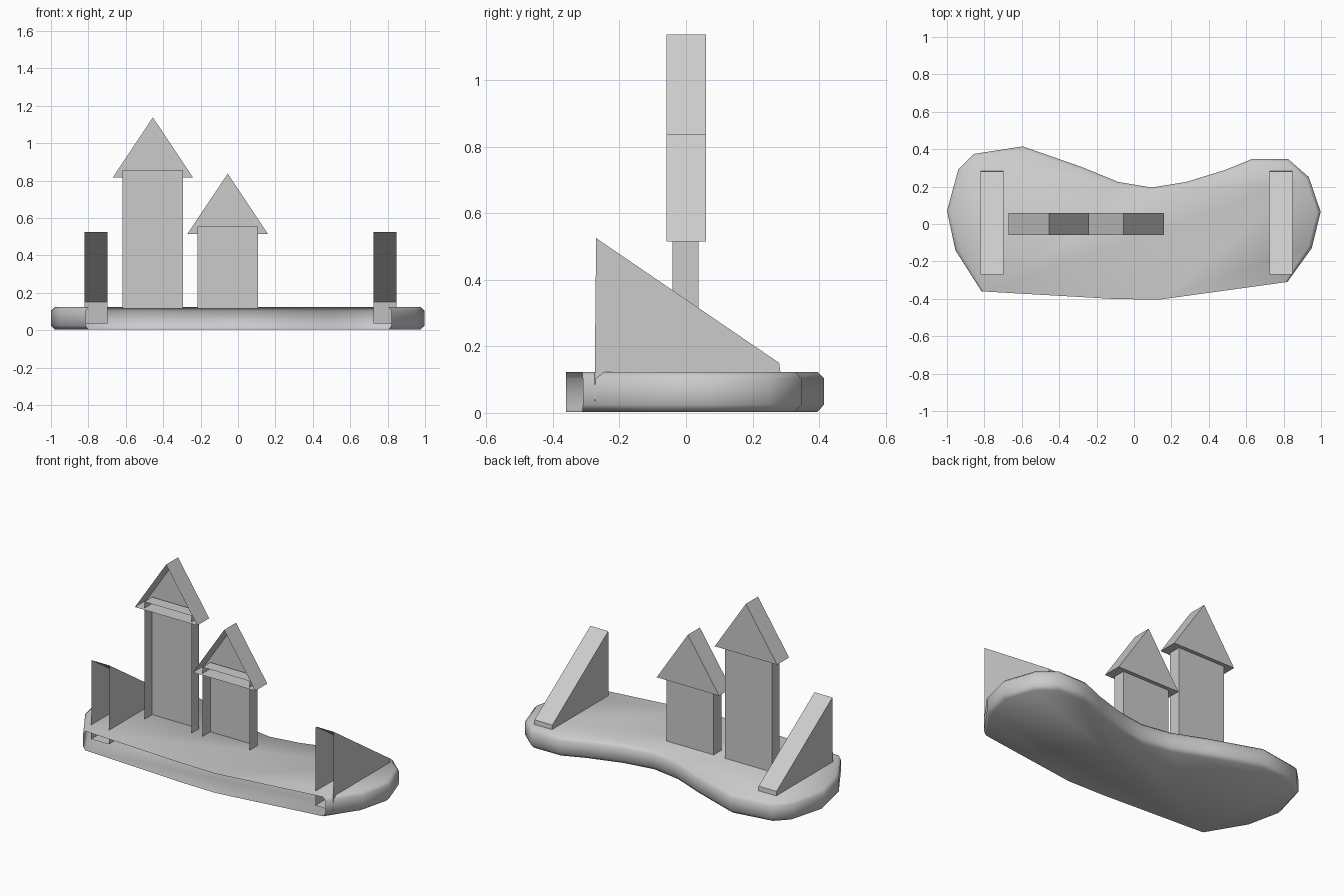
import bpy
import bmesh
from mathutils import Vector

if "Cube" in bpy.data.objects:
    bpy.data.objects.remove(bpy.data.objects["Cube"])


def finish(name, bm, smooth=False):
    bmesh.ops.recalc_face_normals(bm, faces=bm.faces[:])
    for f in bm.faces:
        f.smooth = smooth
    me = bpy.data.meshes.new(name)
    bm.to_mesh(me)
    bm.free()
    ob = bpy.data.objects.new(name, me)
    bpy.context.collection.objects.link(ob)
    return ob


def open_prism(name, near, far, near_cap=True, skip_side=None):
    """Join two matching outlines; the face on the front side is left open."""
    bm = bmesh.new()
    a = [bm.verts.new(p) for p in near]
    b = [bm.verts.new(p) for p in far]
    n = len(a)
    if near_cap:
        bm.faces.new(a)
    bm.faces.new(b)
    for i in range(n):
        if i != skip_side:
            j = (i + 1) % n
            bm.faces.new((a[i], a[j], b[j], b[i]))
    return finish(name, bm)


def front_open(name, profile, y0, y1):
    return open_prism(name, [(x, y0, z) for x, z in profile],
                      [(x, y1, z) for x, z in profile], near_cap=False)


# Kidney-shaped base: bevelled wall round the sides and back, open front
wall = [(0.82, -0.31), (0.95, -0.13), (0.998, 0.065), (0.935, 0.25),
        (0.825, 0.347), (0.63, 0.347), (0.49, 0.29), (0.28, 0.225),
        (0.095, 0.195), (-0.085, 0.225), (-0.28, 0.305), (-0.595, 0.415),
        (-0.855, 0.375), (-0.94, 0.29), (-1.0, 0.07), (-0.955, -0.14),
        (-0.815, -0.36)]
front_edge = [(-0.12, -0.4), (0.13, -0.405)]
pts = [Vector(p) for p in wall]
inner = []
for i, p in enumerate(pts):
    t = (pts[min(i + 1, len(pts) - 1)] - pts[max(i - 1, 0)]).normalized()
    inner.append(p + Vector((-t.y, t.x)) * 0.02)
inner[0], inner[-1] = Vector((0.805, -0.312)), Vector((-0.80, -0.361))

bm = bmesh.new()
rings = []
for loop, z in ((inner, 0.003), (pts, 0.025), (pts, 0.103), (inner, 0.123)):
    rings.append([bm.verts.new((p.x, p.y, z)) for p in loop])
for lo, hi in zip(rings, rings[1:]):
    for i in range(len(pts) - 1):
        bm.faces.new((lo[i], lo[i + 1], hi[i + 1], hi[i]))
for ring, z in ((rings[0], 0.003), (rings[-1], 0.123)):
    bm.faces.new(ring + [bm.verts.new((x, y, z)) for x, y in front_edge])
finish("base", bm, smooth=True)

# Two towers with gabled roofs
for label, x, top, roof_z in (("tall", -0.455, 0.855, 0.815),
                              ("short", -0.055, 0.555, 0.515)):
    w = 0.162
    front_open(label + "_tower",
               [(x - w, 0.115), (x + w, 0.115), (x + w, top), (x - w, top)],
               -0.04, 0.037)
    front_open(label + "_roof",
               [(x - 0.215, roof_z), (x + 0.215, roof_z), (x, roof_z + 0.322)],
               -0.058, 0.06)

# Sloping wedges at both ends, tall side at the front
wedge = [(-0.275, 0.035), (-0.27, 0.525), (0.28, 0.15), (0.295, 0.035)]
for label, x0 in (("left", -0.82), ("right", 0.725)):
    open_prism(label + "_wedge", [(x0, y, z) for y, z in wedge],
               [(x0 + 0.123, y, z) for y, z in wedge], skip_side=0)
